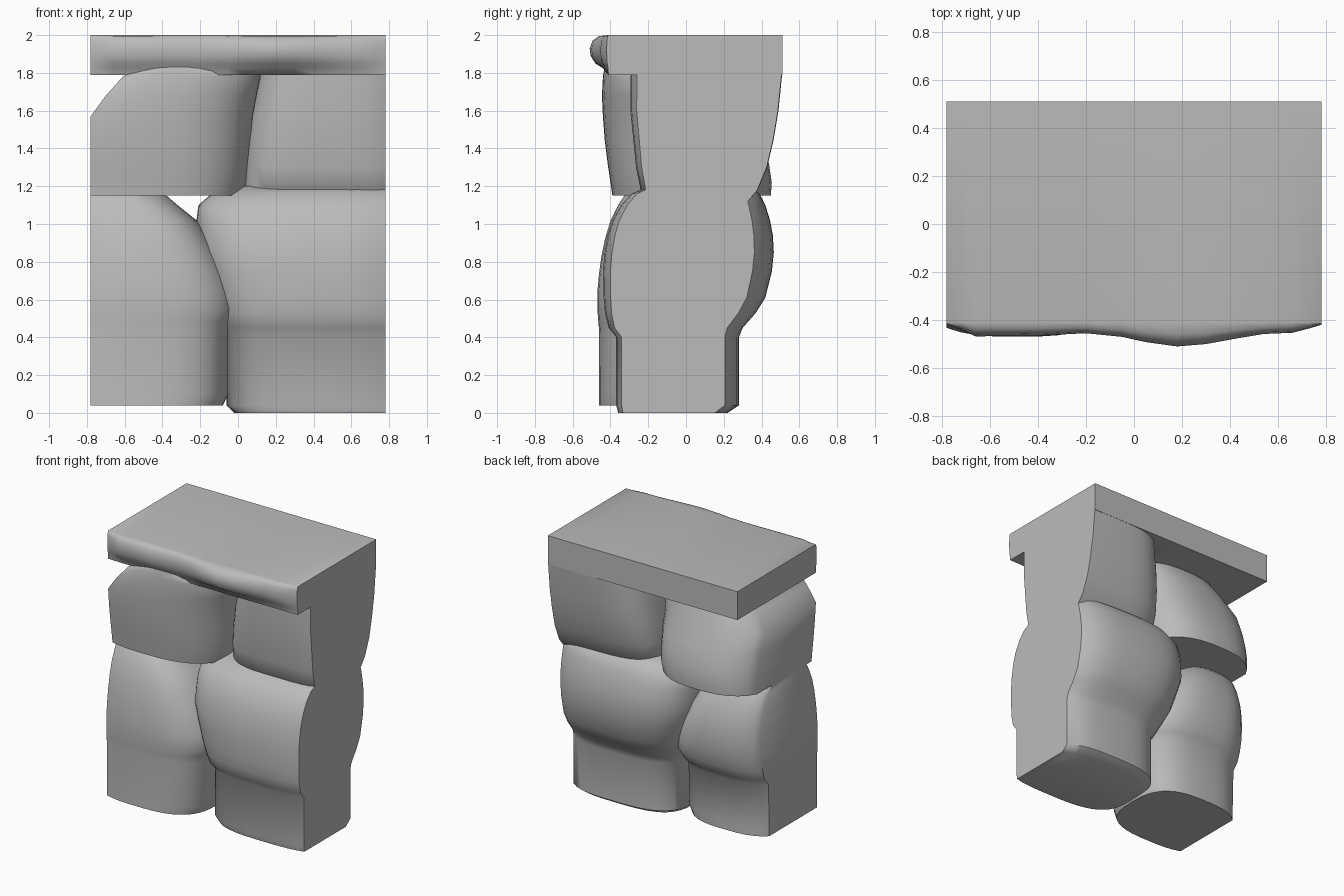
import bpy, bmesh, math

stone = bpy.data.materials.new("stone grey")
stone.diffuse_color = (0.5, 0.5, 0.5, 1)


def loft(name, rings, angle):
    """Skin a list of equal-length rings and cap both ends."""
    bm = bmesh.new()
    vr = [[bm.verts.new(p) for p in r] for r in rings]
    n = len(vr[0])
    for a, b in zip(vr, vr[1:]):
        for i in range(n):
            j = (i + 1) % n
            bm.faces.new((a[i], a[j], b[j], b[i]))
    bm.faces.new(vr[0])
    bm.faces.new(vr[-1])
    bmesh.ops.recalc_face_normals(bm, faces=bm.faces)
    me = bpy.data.meshes.new(name)
    bm.to_mesh(me)
    bm.free()
    me.materials.append(stone)
    ob = bpy.data.objects.new(name, me)
    bpy.context.collection.objects.link(ob)
    bpy.ops.object.select_all(action='DESELECT')
    ob.select_set(True)
    bpy.context.view_layer.objects.active = ob
    bpy.ops.object.shade_smooth_by_angle(angle=math.radians(angle))


def spow(v, p):
    return math.copysign(abs(v) ** p, v)


def ring(z, xo, xi, front, back, af, ab, p, n=14):
    """Rounded stone section, cut flat on its outer side at xo."""
    pts = []
    yc = (front + back) / 2
    h = (back - front) / 2
    for k in range(-n, n + 1):
        a = math.radians(af if k < 0 else ab)
        t = a * k / n
        ca = spow(math.cos(a), p)
        x = xo + (xi - xo) * (spow(math.cos(t), p) - ca) / (1 - ca)
        pts.append((x, yc + h * spow(math.sin(t), p), z))
    return pts


def boulder(name, sections, af, ab, p, angle):
    loft(name, [ring(*s, af, ab, p) for s in sections], angle)


# sections: height, outer x, inner x, front y, back y
boulder("lower_left_stone", [
    (0.04, -.78, -.08, -.46, .22), (0.1, -.78, -.05, -.46, .22),
    (0.43, -.78, -.05, -.46, .23), (0.48, -.78, -.03, -.465, .28),
    (0.55, -.78, 0, -.47, .31), (0.64, -.78, -.02, -.47, .33),
    (0.73, -.78, -.05, -.462, .335), (0.82, -.78, -.09, -.45, .33),
    (0.92, -.78, -.15, -.43, .31), (1.02, -.78, -.22, -.40, .27),
    (1.1, -.78, -.32, -.36, .22), (1.16, -.78, -.39, -.32, .16)],
    120, 138, .7, 50)

boulder("lower_right_stone", [
    (0, .78, -.02, -.36, .22), (0.04, .78, -.06, -.37, .28),
    (0.4, .78, -.06, -.37, .28), (0.45, .78, -.09, -.41, .30),
    (0.53, .78, -.12, -.43, .37), (0.61, .78, -.15, -.437, .42),
    (0.75, .78, -.19, -.44, .455), (0.85, .78, -.22, -.432, .465),
    (0.94, .78, -.22, -.415, .46), (1.02, .78, -.22, -.39, .445),
    (1.1, .78, -.21, -.345, .42), (1.16, .78, -.14, -.29, .39),
    (1.2, .78, -.03, -.2, .33)], 120, 138, .65, 50)

boulder("upper_left_stone", [
    (1.15, -.78, .03, -.39, .45), (1.22, -.78, .05, -.40, .455),
    (1.32, -.78, .06, -.415, .44), (1.44, -.78, .07, -.43, .405),
    (1.57, -.78, .08, -.44, .35), (1.68, -.70, .1, -.445, .31),
    (1.78, -.61, .12, -.44, .27), (1.81, -.55, .1, -.435, .24),
    (1.84, -.45, -.1, -.43, .2)], 115, 150, .75, 65)

boulder("upper_right_stone", [
    (1.12, .78, .08, -.18, .33), (1.18, .78, .03, -.24, .38),
    (1.3, .78, .03, -.265, .43), (1.45, .78, .045, -.28, .465),
    (1.6, .78, .07, -.295, .49), (1.8, .78, .11, -.295, .51)],
    122, 100, .55, 40)

# cap slab with a wavy rolled front lip
wave = [(-.78, -.42), (-.72, -.44), (-.66, -.468), (-.4, -.465), (-.2, -.455),
        (-.05, -.47), (.05, -.492), (.18, -.51), (.3, -.5), (.42, -.478),
        (.54, -.458), (.66, -.453), (.73, -.435), (.78, -.42)]


def cap_ring(x, f):
    d = f + .41
    lip = [(0, 2.0), (.5, 1.995), (.85, 1.97), (1, 1.93), (.95, 1.89),
           (.7, 1.85), (.3, 1.825), (.05, 1.79)]
    return ([(x, .51, 1.79), (x, .51, 2.0)]
            + [(x, -.41 + d * k, z) for k, z in lip])


loft("cap_slab", [cap_ring(*w) for w in wave], 60)
